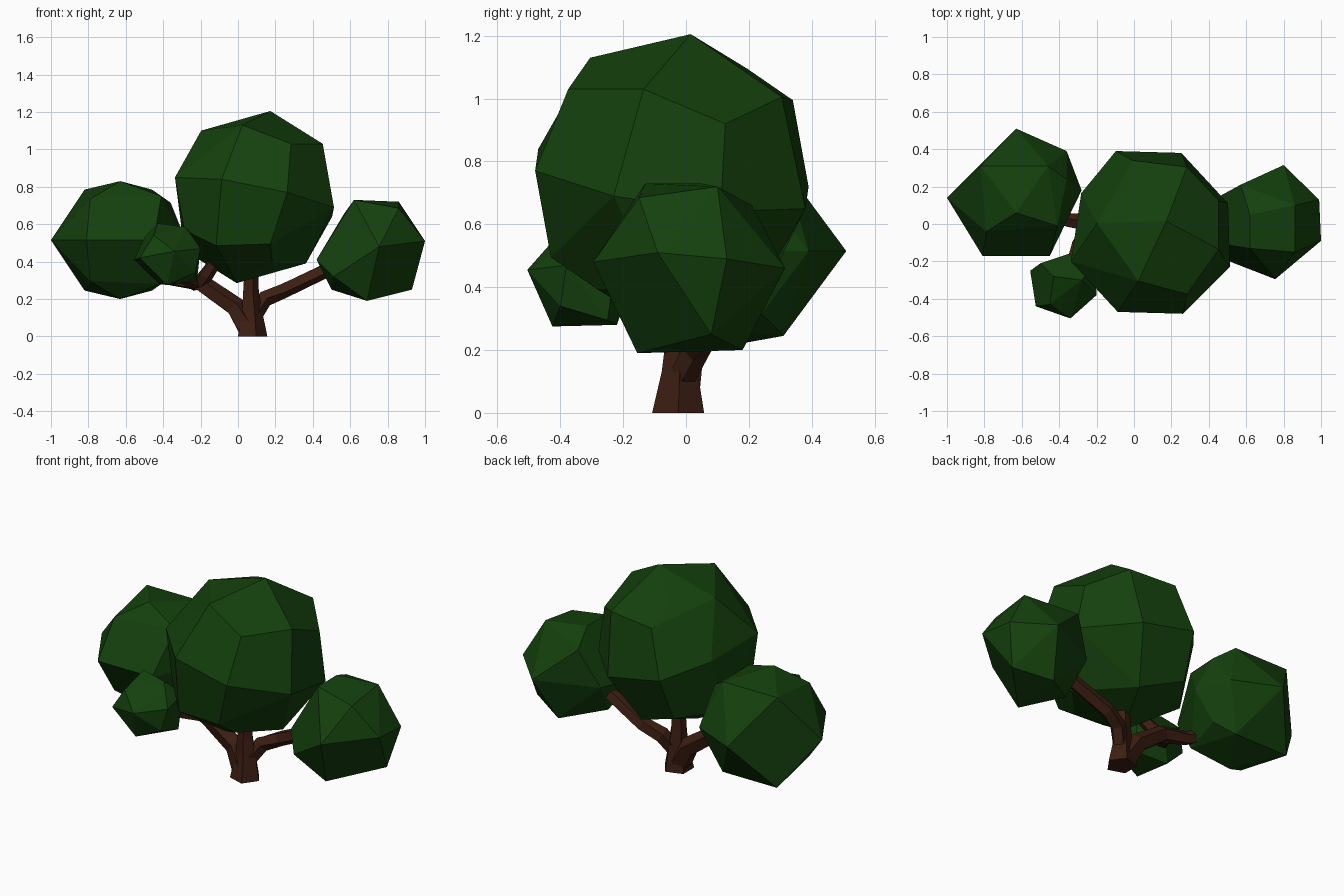
import bpy, bmesh, math
from mathutils import Vector

if "Cube" in bpy.data.objects:
    bpy.data.objects.remove(bpy.data.objects["Cube"])


def material(name, rgb):
    m = bpy.data.materials.new(name)
    m.diffuse_color = (*rgb, 1)
    m.use_nodes = True
    m.node_tree.nodes["Principled BSDF"].inputs["Base Color"].default_value = m.diffuse_color
    return m


LEAF = material("leaf_green", (0.007, 0.052, 0.004))
BARK = material("bark_brown", (0.045, 0.013, 0.006))


def finish(name, bm, mat):
    bmesh.ops.recalc_face_normals(bm, faces=bm.faces)
    me = bpy.data.meshes.new(name)
    bm.to_mesh(me)
    bm.free()
    me.materials.append(mat)
    bpy.context.collection.objects.link(bpy.data.objects.new(name, me))


def foliage(name, points):
    """Faceted clump: convex hull of a few points, nearly flat faces merged."""
    bm = bmesh.new()
    for p in points:
        bm.verts.new(p)
    bmesh.ops.convex_hull(bm, input=bm.verts)
    loose = [v for v in bm.verts if not v.link_faces]
    bmesh.ops.delete(bm, geom=loose, context='VERTS')
    bmesh.ops.dissolve_limit(bm, angle_limit=math.radians(12),
                             verts=bm.verts, edges=bm.edges)
    finish(name, bm, LEAF)


def branch(bm, path, sides=5):
    """Tapered limb through (x, y, z, radius) stations."""
    pts = [Vector(p[:3]) for p in path]
    rings = []
    for i, p in enumerate(pts):
        d = pts[min(i + 1, len(pts) - 1)] - pts[max(i - 1, 0)]
        if i == 0 and p.z == 0:
            d = Vector((0, 0, 1))
        q = Vector((0, 0, 1)).rotation_difference(d.normalized())
        rings.append([bm.verts.new(p + q @ Vector((
            path[i][3] * math.cos(2 * math.pi * k / sides),
            path[i][3] * math.sin(2 * math.pi * k / sides), 0)))
            for k in range(sides)])
    for a, b in zip(rings, rings[1:]):
        for k in range(sides):
            j = (k + 1) % sides
            bm.faces.new((a[k], a[j], b[j], b[k]))
    bm.faces.new(rings[0][::-1])
    bm.faces.new(rings[-1])


# Main canopy: nearly symmetric faceted ball (opposite points mirrored)
centre = Vector((0.083, -0.045, 0.745))
half = [(.09, .06, .46), (-.06, -.26, .385), (.2, -.33, .285), (.37, -.09, .285),
        (.18, -.435, .025), (-.17, -.425, .095),
        (.37, .17, .175), (-.42, -.155, .105), (-.28, .05, .355),
        (.2, .35, .26), (-.1, .24, .35), (-.09, .385, .25)]
foliage("main_canopy", [centre + s * Vector(h) for h in half for s in (1, -1)]
        + [centre + Vector((.43, -.185, -.055)), centre + Vector((-.365, .21, .055))])

# Left clump: mid ring plus upper points mirrored in z
ring = [(-1, .14), (-.81, -.17), (-.45, -.17), (-.28, .18), (-.36, .39), (-.63, .51)]
caps = [(-.82, .31, .27), (-.46, .31, .27), (-.41, -.01, .235),
        (-.79, -.04, .22), (-.63, .06, .315), (-.36, .24, .2)]
foliage("left_foliage", [(x, y, .515) for x, y in ring]
        + [(x, y, .515 + s * z) for x, y, z in caps for s in (1, -1)])

# Right clump
foliage("right_foliage", [
    (1, -.09, .51), (.99, .13, .49), (.755, -.295, .48), (.8, .315, .46),
    (.86, .1, .72), (.86, -.15, .685), (.62, -.13, .73), (.57, .21, .66),
    (.93, .08, .25), (.69, -.155, .19), (.72, .18, .2), (.42, -.1, .41),
    (.51, -.2, .32), (.46, .15, .44), (.5, .02, .25), (.62, .05, .73)])

# Small front clump
foliage("small_foliage", [
    (-.555, -.25, .41), (-.525, -.44, .42), (-.34, -.505, .455), (-.2, -.38, .47),
    (-.43, -.28, .605), (-.28, -.3, .585), (-.38, -.425, .275), (-.22, -.25, .295),
    (-.42, -.22, .28), (-.35, -.16, .45), (-.45, -.43, .54), (-.5, -.21, .53),
    (-.21, -.22, .5), (-.23, -.4, .34)])

# Trunk and limbs
bm = bmesh.new()
branch(bm, [(.07, -.025, 0, .087), (.07, -.02, .13, .06),
            (.065, -.02, .24, .046), (.07, -.02, .42, .04)])
branch(bm, [(.05, -.02, .05, .065), (-.02, .0, .16, .056), (-.2, .0, .285, .05),
            (-.36, .02, .31, .04), (-.55, .1, .38, .034)])
branch(bm, [(.09, -.01, .12, .045), (.14, .03, .2, .046), (.24, .06, .245, .043),
            (.45, .04, .345, .041), (.62, .03, .41, .03)])
branch(bm, [(-.21, .0, .28, .042), (-.17, -.05, .33, .04), (-.13, -.08, .39, .036)])
branch(bm, [(-.22, .0, .28, .04), (-.3, -.11, .32, .034), (-.34, -.22, .4, .025)])
finish("trunk_and_branches", bm, BARK)
